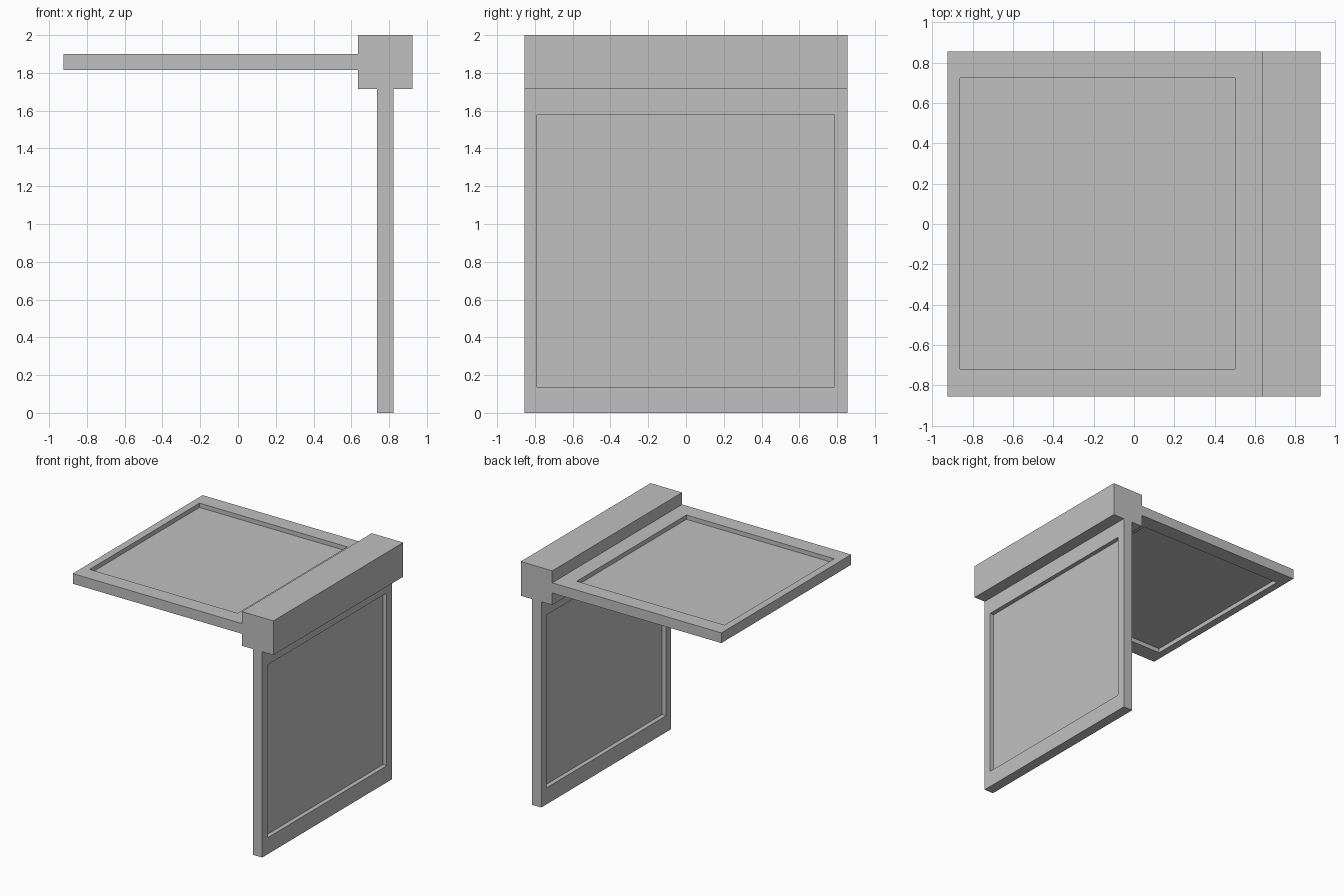
import bpy
import bmesh
from mathutils import Vector

cube = bpy.data.objects.get("Cube")
if cube:
    bpy.data.objects.remove(cube, do_unlink=True)

grey = bpy.data.materials.new("light_grey")
grey.use_nodes = True
colour = (0.53, 0.53, 0.53, 1)
grey.diffuse_color = colour
grey.node_tree.nodes["Principled BSDF"].inputs["Base Color"].default_value = colour

HALF_DEPTH = 0.855
RECESS = 0.036


def box(name, low, high, axis=None, hole_low=None, hole_high=None):
    """Box between two corners; if an axis is given, its two faces get a recess."""
    low, high = Vector(low), Vector(high)
    bm = bmesh.new()
    bmesh.ops.create_cube(bm, size=1)
    for v in bm.verts:
        v.co = Vector([low[i] if v.co[i] < 0 else high[i] for i in range(3)])
    bm.normal_update()
    if axis is not None:
        middle = (low + high) / 2
        for face in [f for f in bm.faces if abs(f.normal[axis]) > 0.9]:
            # Inset the frame, fit it to the opening, then sink the panel
            step = -RECESS if face.normal[axis] > 0 else RECESS
            bmesh.ops.inset_individual(bm, faces=[face], thickness=0.05)
            for v in face.verts:
                for i in range(3):
                    if i != axis:
                        v.co[i] = hole_low[i] if v.co[i] < middle[i] else hole_high[i]
            bmesh.ops.inset_individual(bm, faces=[face], thickness=0)
            for v in face.verts:
                v.co[axis] += step
    bmesh.ops.recalc_face_normals(bm, faces=bm.faces)
    mesh = bpy.data.meshes.new(name)
    bm.to_mesh(mesh)
    bm.free()
    mesh.materials.append(grey)
    obj = bpy.data.objects.new(name, mesh)
    bpy.context.collection.objects.link(obj)
    return obj


# Square corner beam joining the two panels
box("corner_beam", (0.635, -HALF_DEPTH, 1.715), (0.925, HALF_DEPTH, 2))

# Horizontal framed panel
box("horizontal_panel", (-0.925, -HALF_DEPTH, 1.815), (0.635, HALF_DEPTH, 1.9),
    2, (-0.863, -0.72, 0), (0.5, 0.725, 0))

# Vertical framed panel
box("vertical_panel", (0.736, -HALF_DEPTH, 0), (0.822, HALF_DEPTH, 1.715),
    0, (0, -0.788, 0.138), (0, 0.785, 1.578))
